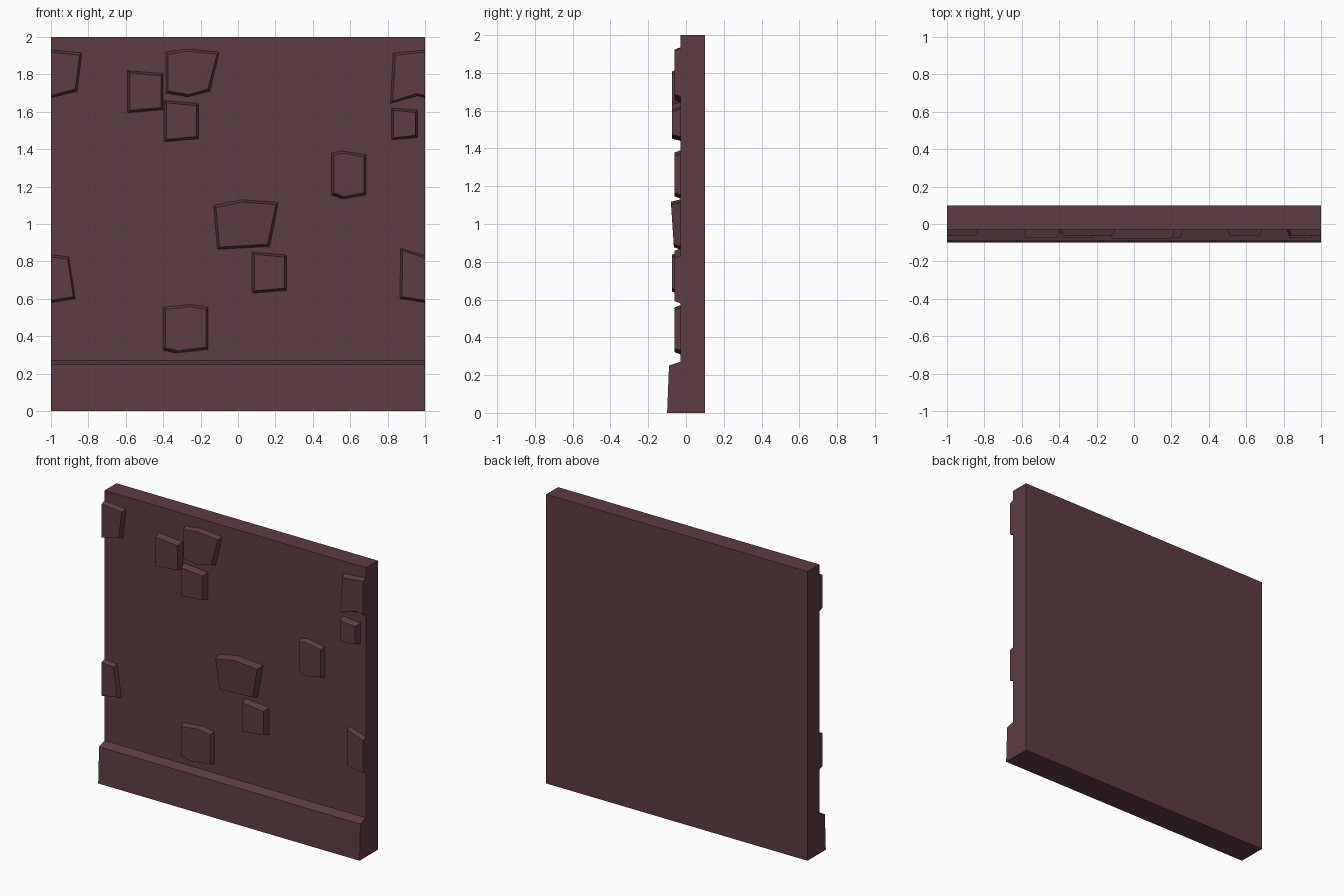
import bpy
import bmesh

cube = bpy.data.objects.get("Cube")
if cube:
    bpy.data.objects.remove(cube, do_unlink=True)

WALL_FRONT = -0.03
WALL_BACK = 0.1
INSET = 0.012

material = bpy.data.materials.new("dark_plum_plaster")
material.use_nodes = True
colour = (0.11, 0.046, 0.054, 1)
material.diffuse_color = colour
material.node_tree.nodes["Principled BSDF"].inputs["Base Color"].default_value = colour


def finish(name, bm):
    """Turn a bmesh into a flat shaded object with the wall material."""
    bmesh.ops.recalc_face_normals(bm, faces=bm.faces)
    mesh = bpy.data.meshes.new(name)
    bm.to_mesh(mesh)
    bm.free()
    mesh.materials.append(material)
    obj = bpy.data.objects.new(name, mesh)
    bpy.context.collection.objects.link(obj)
    return obj


def loft(name, first, second):
    """Close the space between two matching loops of points."""
    bm = bmesh.new()
    a = [bm.verts.new(p) for p in first]
    b = [bm.verts.new(p) for p in second]
    bm.faces.new(a)
    bm.faces.new(b)
    for i in range(len(a)):
        j = (i + 1) % len(a)
        bm.faces.new((a[i], a[j], b[j], b[i]))
    return finish(name, bm)


def toward(value, centre):
    """Pull a coordinate inward, leaving the wall's cut ends flush."""
    if abs(value) == 1:
        return value
    return value + INSET * max(-1, min(1, (centre - value) / 0.07))


def stone(name, outline, front=-0.062, lean=0.0):
    """Raised stone with bevelled sides; lean pushes its top forward."""
    xs = [x for x, z in outline]
    zs = [z for x, z in outline]
    cx = (min(xs) + max(xs)) / 2
    cz = (min(zs) + max(zs)) / 2
    base = [(x, WALL_FRONT, z) for x, z in outline]
    face = [(toward(x, cx), front - lean * (z - cz), toward(z, cz))
            for x, z in outline]
    return loft(name, base, face)


def block_stone(name, left, bottom, width, height):
    """Small four-sided stone, slightly taller on its low-x side."""
    right, top = left + width, bottom + height
    slope = height * 0.07
    outline = [(left, top), (right, top - slope),
               (right, bottom + slope), (left, bottom)]
    return stone(name, outline, front=-0.075)


# Wall with the projecting skirting in one profile
profile = [(WALL_BACK, 0), (-0.1, 0), (-0.09, 0.25),
           (WALL_FRONT, 0.27), (WALL_FRONT, 2), (WALL_BACK, 2)]
loft("wall_with_skirting",
     [(-1, y, z) for y, z in profile],
     [(1, y, z) for y, z in profile])

# Small block stones
block_stone("upper_block", -0.59, 1.595, 0.19, 0.225)
block_stone("middle_block", -0.395, 1.44, 0.185, 0.22)
block_stone("lower_block", 0.075, 0.63, 0.185, 0.22)
block_stone("side_block", 0.82, 1.45, 0.14, 0.17)

# Larger irregular stones
stone("upper_stone", [(-0.385, 1.92), (-0.27, 1.935), (-0.1, 1.92),
                      (-0.15, 1.71), (-0.27, 1.68), (-0.385, 1.7)])
stone("right_stone", [(0.5, 1.38), (0.56, 1.39), (0.685, 1.37),
                      (0.685, 1.155), (0.56, 1.135), (0.5, 1.155)])
stone("bottom_stone", [(-0.4, 0.555), (-0.25, 0.57), (-0.16, 0.555),
                       (-0.16, 0.33), (-0.33, 0.31), (-0.4, 0.325)])
stone("central_stone", [(-0.13, 1.1), (0.02, 1.13), (0.215, 1.115),
                        (0.17, 0.88), (-0.11, 0.865)], front=-0.072, lean=0.06)

# Stones cut off by the ends of the wall
stone("upper_right_end_stone", [(-1, 1.93), (-0.835, 1.915),
                                (-0.86, 1.71), (-1, 1.675)])
stone("lower_right_end_stone", [(-1, 0.835), (-0.905, 0.825),
                                (-0.87, 0.6), (-1, 0.58)])
stone("upper_left_end_stone", [(0.83, 1.915), (1, 1.93), (1, 1.675),
                               (0.96, 1.685), (0.815, 1.645)])
stone("lower_left_end_stone", [(0.87, 0.87), (1, 0.83),
                               (1, 0.58), (0.865, 0.6)])
